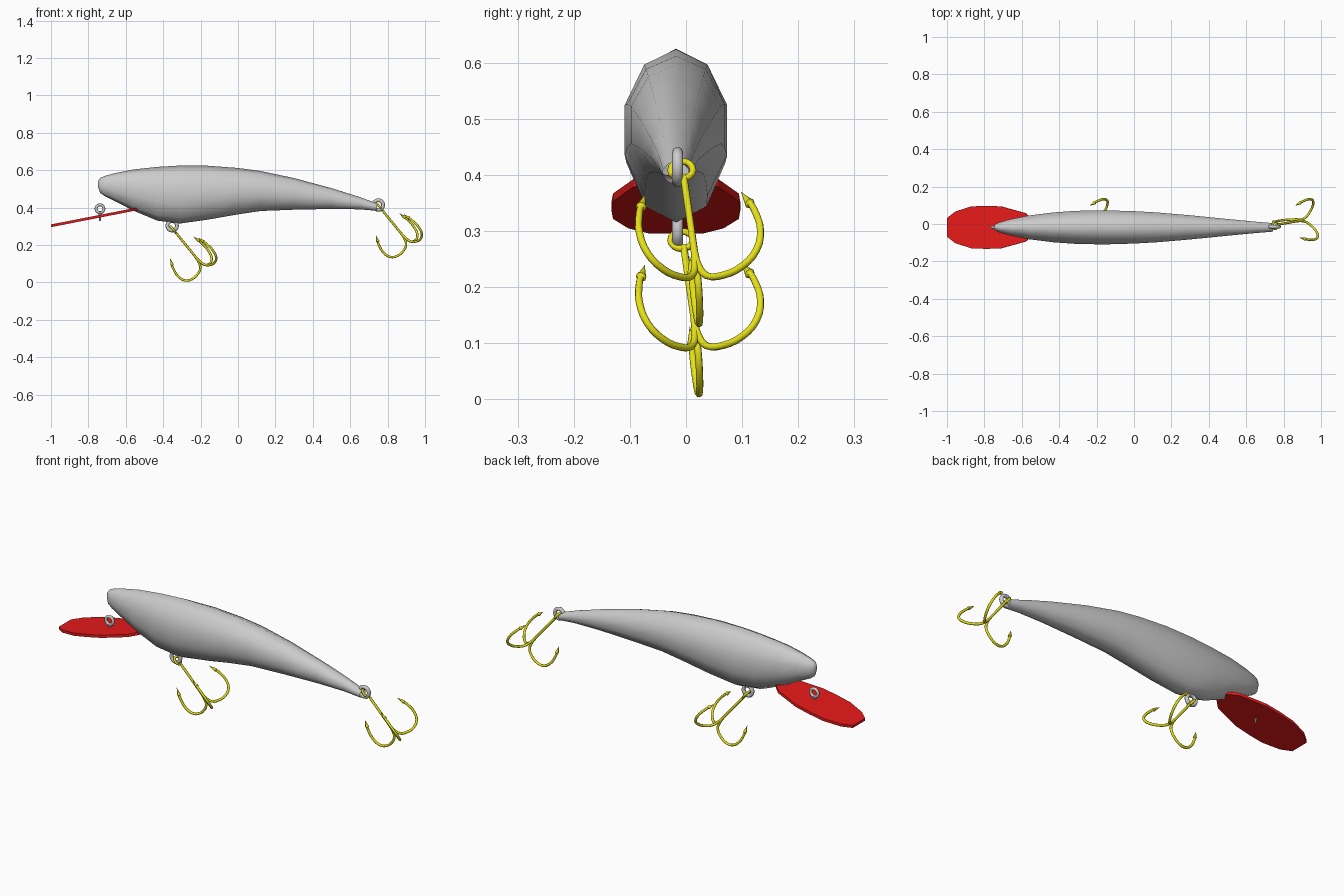
import bpy, bmesh, math
from mathutils import Vector, Matrix

if "Cube" in bpy.data.objects:
    bpy.data.objects.remove(bpy.data.objects["Cube"])

YC = -0.018


def material(name, color):
    m = bpy.data.materials.new(name)
    m.diffuse_color = color
    m.use_nodes = True
    m.node_tree.nodes["Principled BSDF"].inputs["Base Color"].default_value = m.diffuse_color
    return m


red = material("red", (0.8, 0.01, 0.01, 1))
yellow = material("yellow", (0.8, 0.76, 0.01, 1))


def finish(name, bm, mat=None, angle=None):
    bmesh.ops.recalc_face_normals(bm, faces=bm.faces)
    me = bpy.data.meshes.new(name)
    bm.to_mesh(me)
    bm.free()
    ob = bpy.data.objects.new(name, me)
    bpy.context.collection.objects.link(ob)
    if mat:
        me.materials.append(mat)
    if angle:
        bpy.ops.object.select_all(action='DESELECT')
        ob.select_set(True)
        bpy.context.view_layer.objects.active = ob
        bpy.ops.object.shade_smooth_by_angle(angle=math.radians(angle))
    return ob


# Body: ten-sided oval sections (x, top, bottom, half width), open at the tail
SECTIONS = [
    (-0.748, 0.543, 0.510, 0.008), (-0.738, 0.558, 0.480, 0.020),
    (-0.715, 0.569, 0.463, 0.030), (-0.66, 0.584, 0.436, 0.046),
    (-0.56, 0.604, 0.384, 0.067), (-0.43, 0.618, 0.330, 0.084),
    (-0.31, 0.625, 0.315, 0.093), (-0.16, 0.624, 0.336, 0.096),
    (0.0, 0.612, 0.364, 0.091), (0.12, 0.596, 0.382, 0.084),
    (0.3, 0.558, 0.389, 0.068), (0.5, 0.504, 0.393, 0.047),
    (0.65, 0.457, 0.391, 0.032), (0.742, 0.423, 0.383, 0.024)]
bm = bmesh.new()
rings = []
for x, top, bot, w in SECTIONS:
    c, h = (top + bot) / 2, (top - bot) / 2
    rings.append([bm.verts.new((x, YC + w * math.sin(k * math.tau / 10),
                                c + h * math.cos(k * math.tau / 10)))
                  for k in range(10)])
for a, b in zip(rings, rings[1:]):
    for k in range(10):
        bm.faces.new((a[k], a[(k + 1) % 10], b[(k + 1) % 10], b[k]))
bm.faces.new(rings[0])
finish("body", bm, angle=60)

# Diving lip: thin sloping rounded plate
HALF = [(-1.0, 0.05), (-0.955, 0.085), (-0.87, 0.112), (-0.79, 0.115),
        (-0.71, 0.112), (-0.58, 0.076), (-0.54, 0.038)]
outline = HALF + [(x, -w) for x, w in reversed(HALF)]
bm = bmesh.new()
plate = bm.faces.new([bm.verts.new((x, YC + w, 0.31 + (x + 1) * 0.196))
                      for x, w in outline])
ext = bmesh.ops.extrude_face_region(bm, geom=[plate])
bmesh.ops.translate(bm, vec=(0.002, 0, -0.014),
                    verts=[v for v in ext["geom"] if isinstance(v, bmesh.types.BMVert)])
finish("diving_lip", bm, red)


# Wire rings
def ring(name, loc, major, minor, axis, mat=None):
    bm = bmesh.new()
    rot = Vector((0, 0, 1)).rotation_difference(Vector(axis)).to_matrix().to_4x4()
    m = Matrix.Translation(loc) @ rot
    n, s = 16, 8
    v = [[bm.verts.new(m @ Vector((
        (major + minor * math.cos(j * math.tau / s)) * math.cos(i * math.tau / n),
        (major + minor * math.cos(j * math.tau / s)) * math.sin(i * math.tau / n),
        minor * math.sin(j * math.tau / s)))) for j in range(s)] for i in range(n)]
    for i in range(n):
        for j in range(s):
            bm.faces.new((v[i][j], v[(i + 1) % n][j],
                          v[(i + 1) % n][(j + 1) % s], v[i][(j + 1) % s]))
    finish(name, bm, mat, 60)


ring("tail_eyelet", (0.75, -0.015, 0.414), 0.026, 0.010, (0, 1, 0))
ring("belly_eyelet", (-0.352, -0.015, 0.303), 0.026, 0.010, (0, 1, 0))
ring("line_eyelet", (-0.738, YC, 0.394), 0.021, 0.008, (0, 1, 0))

# Stem that holds the line eyelet through the lip
bm = bmesh.new()
bmesh.ops.create_cone(bm, cap_ends=True, segments=8, radius1=0.004, radius2=0.009,
                      depth=0.05, matrix=Matrix.Translation((-0.738, YC, 0.353)))
finish("line_eyelet_stem", bm, angle=40)

# Treble hooks: shank plus three bends, profile as (radial, axial, thickness)
BEND = [(0, -0.06, 1), (0.004, -0.02, 1), (0.018, 0.012, 1), (0.05, 0.028, 1),
        (0.092, 0.029, 1), (0.124, 0.010, 1), (0.138, -0.03, 1),
        (0.133, -0.072, 1), (0.126, -0.095, 0.9), (0.124, -0.098, 1.5),
        (0.110, -0.132, 0.05)]


def treble_hook(name, offset):
    start = Vector((0.762, -0.004, 0.398)) + offset
    end = Vector((0.905, 0.021, 0.222)) + offset
    axis = (end - start).normalized()
    down = Vector((-0.785, 0, -0.62))
    down = (down - axis * down.dot(axis)).normalized()
    side = axis.cross(down)
    if side.y < 0:
        side = -side
    paths = [[(start, 1), (end - axis * 0.05, 1)]]
    for deg in (0, 123, -133):
        a = math.radians(deg)
        out = down * math.cos(a) + side * math.sin(a)
        paths.append([(end + out * r + axis * h, t) for r, h, t in BEND])
    cu = bpy.data.curves.new(name, 'CURVE')
    cu.dimensions = '3D'
    cu.bevel_depth = 0.0065
    cu.bevel_resolution = 2
    cu.resolution_u = 3
    cu.use_fill_caps = True
    for path in paths:
        sp = cu.splines.new('BEZIER')
        sp.bezier_points.add(len(path) - 1)
        for p, (co, t) in zip(sp.bezier_points, path):
            p.co = co
            p.radius = t
            p.handle_left_type = p.handle_right_type = 'AUTO'
    cu.materials.append(yellow)
    ob = bpy.data.objects.new(name, cu)
    bpy.context.collection.objects.link(ob)
    bpy.ops.object.select_all(action='DESELECT')
    ob.select_set(True)
    bpy.context.view_layer.objects.active = ob
    bpy.ops.object.convert(target='MESH')
    bpy.ops.object.shade_smooth_by_angle(angle=math.radians(50))
    ring(name + "_eye", start - axis * 0.014 + Vector((0, -0.002, 0)),
         0.020, 0.006, down, yellow)


treble_hook("tail_hook", Vector((0, 0, 0)))
treble_hook("belly_hook", Vector((-1.1, 0, -0.125)))
